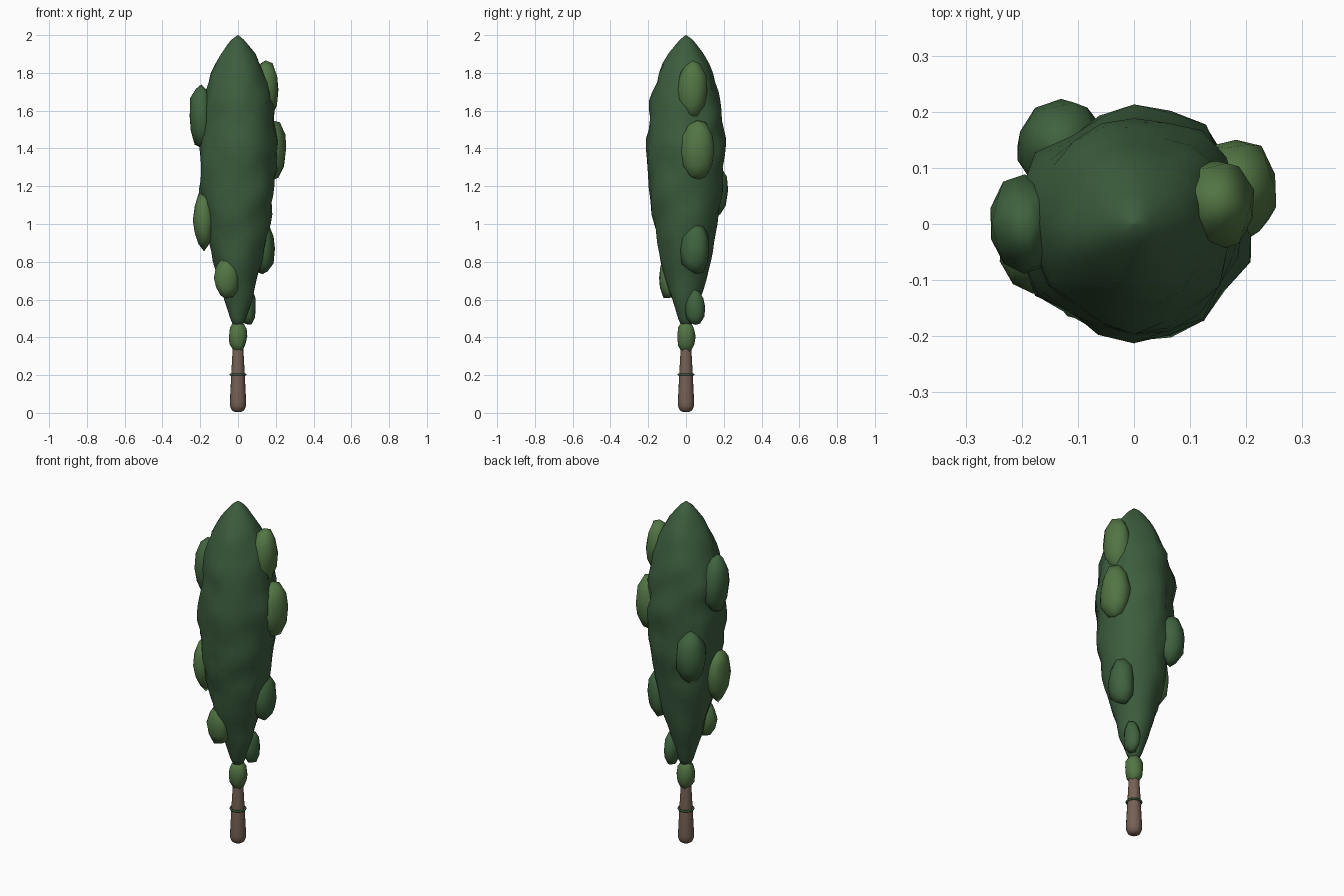
import bpy, bmesh, math
from mathutils import Vector, noise

if "Cube" in bpy.data.objects:
    bpy.data.objects.remove(bpy.data.objects["Cube"])


def material(name, color):
    m = bpy.data.materials.new(name)
    m.diffuse_color = (*color, 1)
    m.use_nodes = True
    m.node_tree.nodes["Principled BSDF"].inputs["Base Color"].default_value = m.diffuse_color
    return m


BARK = material("bark", (0.18, 0.12, 0.09))
DARK = material("dark_green", (0.045, 0.11, 0.048))
MID = material("mid_green", (0.05, 0.125, 0.05))
LIGHT = material("light_green", (0.085, 0.18, 0.058))


def finish(name, bm, mat):
    bmesh.ops.recalc_face_normals(bm, faces=bm.faces[:])
    for f in bm.faces:
        f.smooth = True
    me = bpy.data.meshes.new(name)
    bm.to_mesh(me)
    bm.free()
    me.materials.append(mat)
    ob = bpy.data.objects.new(name, me)
    bpy.context.collection.objects.link(ob)
    return ob


def sample(profile, z):
    for (z0, r0), (z1, r1) in zip(profile, profile[1:]):
        if z <= z1:
            return r0 + (r1 - r0) * (z - z0) / (z1 - z0)
    return profile[-1][1]


def lathe(name, heights, profile, sides, mat, rough=0.0):
    bm = bmesh.new()
    rings = []
    for z in heights:
        ring = []
        for i in range(sides):
            a = math.tau * i / sides
            d = Vector((math.cos(a), math.sin(a), 0))
            r = sample(profile, z)
            p = d * r
            n = noise.noise(Vector((p.x * 14, p.y * 14, z * 8)))
            p *= 1 + rough * n
            ring.append(bm.verts.new((p.x, p.y, z)))
        rings.append(ring)
    for lo, hi in zip(rings, rings[1:]):
        for i in range(sides):
            j = (i + 1) % sides
            bm.faces.new((lo[i], lo[j], hi[j], hi[i]))
    bm.faces.new(rings[0])
    bm.faces.new(rings[-1])
    return finish(name, bm, mat)


# Trunk with rounded ends
trunk = [(0.005, 0.018), (0.015, 0.034), (0.035, 0.042), (0.06, 0.043), (0.2, 0.036),
         (0.31, 0.03), (0.36, 0.028), (0.40, 0.015)]
lathe("trunk", [0.005] + [z for z, r in trunk[1:]], trunk, 16, BARK)

# Thin band around the trunk
bpy.ops.mesh.primitive_torus_add(major_segments=20, minor_segments=6, major_radius=0.039,
                                 minor_radius=0.006, location=(0, 0, 0.203))
band = bpy.context.object
band.name = "trunk_band"
band.data.materials.append(DARK)
bpy.ops.object.shade_smooth()

# Main spindle-shaped foliage
body = [(0.45, 0.02), (0.5, 0.042), (0.6, 0.075), (0.8, 0.13), (1.0, 0.17), (1.2, 0.197),
        (1.4, 0.205), (1.58, 0.195), (1.7, 0.172), (1.8, 0.138), (1.9, 0.09),
        (1.97, 0.04), (2.0, 0.002)]
heights = [0.45 + 0.05 * i for i in range(31)] + [1.975, 2.0]
lathe("main_foliage", heights, body, 20, DARK, 0.13)

# Leaf clumps spiralling round the foliage: centre, radii, material
clumps = [
    ((0, 0, 0.405), (0.05, 0.05, 0.088), LIGHT),
    ((0.055, 0.048, 0.56), (0.04, 0.054, 0.102), MID),
    ((-0.06, -0.09, 0.715), (0.068, 0.055, 0.115), LIGHT),
    ((0.13, 0.05, 0.87), (0.065, 0.08, 0.142), MID),
    ((-0.18, -0.04, 1.02), (0.06, 0.082, 0.15), LIGHT),
    ((-0.13, 0.14, 1.18), (0.08, 0.084, 0.15), MID),
    ((0.182, 0.06, 1.39), (0.074, 0.094, 0.168), LIGHT),
    ((-0.195, 0, 1.57), (0.063, 0.09, 0.17), MID),
    ((0.145, 0.035, 1.71), (0.07, 0.082, 0.158), LIGHT),
]
for k, (centre, radii, mat) in enumerate(clumps):
    bm = bmesh.new()
    bmesh.ops.create_icosphere(bm, subdivisions=2, radius=1)
    for v in bm.verts:
        s = 1 + 0.16 * noise.noise(v.co * 1.7 + Vector((k * 5.3, 1.1, 0.4)))
        v.co = Vector([c + r * s * d for c, r, d in zip(centre, radii, v.co)])
    finish(f"leaf_clump_{k + 1}", bm, mat)
